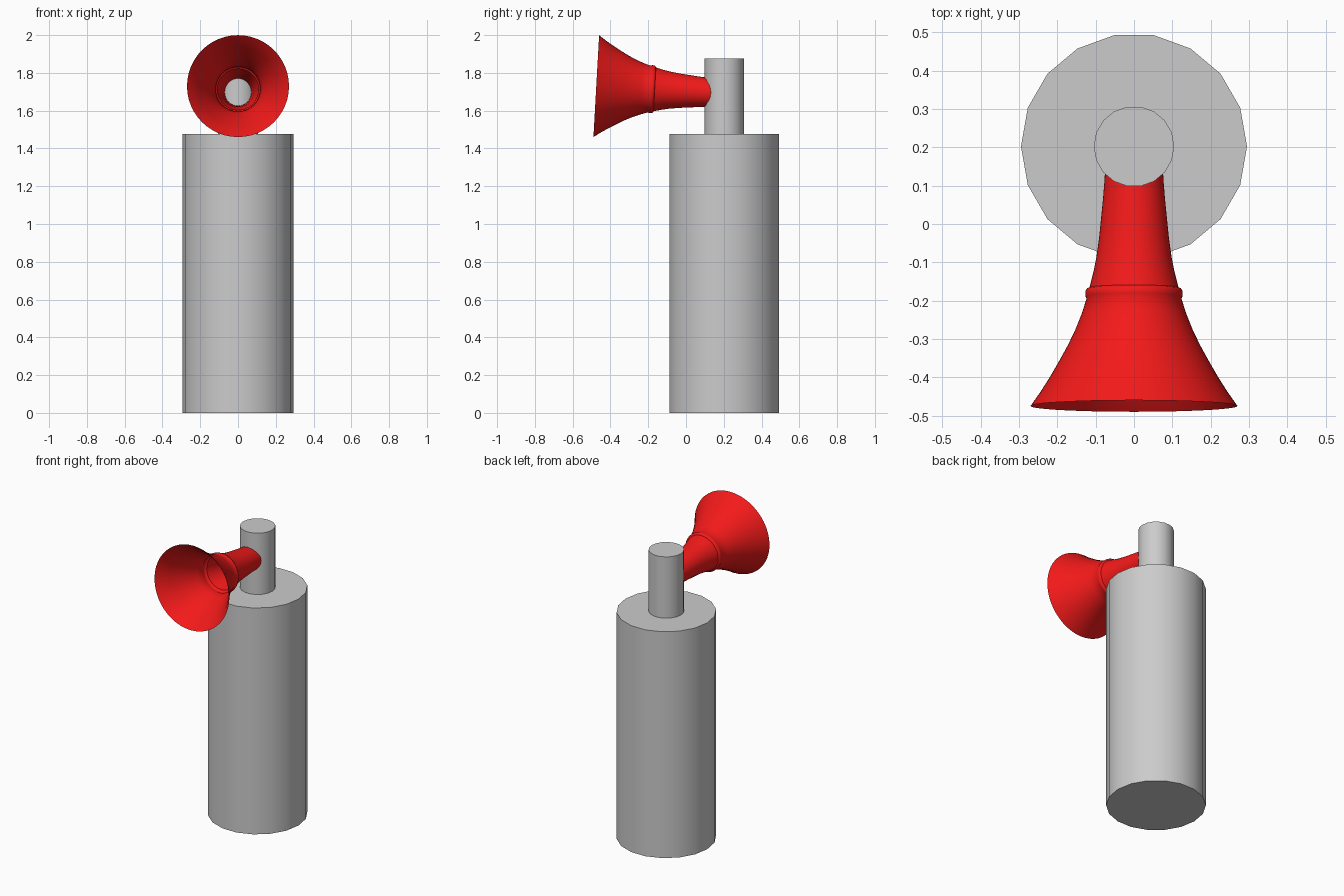
import bpy, bmesh
from math import radians, tau
from mathutils import Vector

if "Cube" in bpy.data.objects:
    bpy.data.objects.remove(bpy.data.objects["Cube"])

AXIS_Y = 0.2025


def smooth(obj, angle=30):
    bpy.ops.object.select_all(action='DESELECT')
    obj.select_set(True)
    bpy.context.view_layer.objects.active = obj
    bpy.ops.object.shade_smooth_by_angle(angle=radians(angle))


def cylinder(name, radius, z0, z1):
    bpy.ops.mesh.primitive_cylinder_add(vertices=18, radius=radius, depth=z1 - z0,
                                        location=(0, AXIS_Y, (z0 + z1) / 2),
                                        rotation=(0, 0, radians(90)))
    obj = bpy.context.object
    obj.name = name
    # put a corner on the x axis
    bpy.ops.object.transform_apply(location=False, rotation=True)
    smooth(obj)
    return obj


def revolve(name, profile, steps):
    """Spin a closed (radius, distance) profile around local z."""
    bm = bmesh.new()
    verts = [bm.verts.new((r, 0, d)) for r, d in profile]
    edges = [bm.edges.new((a, b)) for a, b in zip(verts, verts[1:] + verts[:1])]
    bmesh.ops.spin(bm, geom=verts + edges, cent=(0, 0, 0), axis=(0, 0, 1),
                   angle=tau, steps=steps, use_duplicate=False)
    bmesh.ops.remove_doubles(bm, verts=bm.verts, dist=1e-5)
    bmesh.ops.recalc_face_normals(bm, faces=bm.faces)
    mesh = bpy.data.meshes.new(name)
    bm.to_mesh(mesh)
    bm.free()
    obj = bpy.data.objects.new(name, mesh)
    bpy.context.collection.objects.link(obj)
    return obj


# Gas canister and the valve on top
cylinder("canister", 0.295, 0.0, 1.477)
cylinder("valve", 0.105, 1.477, 1.877)

# Flared horn: outer wall from rim to neck, with a raised band
outer = [(0.270, 0.0), (0.242, 0.04), (0.217, 0.08), (0.194, 0.12), (0.172, 0.16),
         (0.153, 0.20), (0.137, 0.24), (0.124, 0.28), (0.127, 0.288), (0.127, 0.30),
         (0.123, 0.307), (0.116, 0.31), (0.106, 0.35), (0.098, 0.39), (0.091, 0.44),
         (0.086, 0.49), (0.081, 0.54), (0.077, 0.59), (0.075, 0.63)]
# Inner wall, meeting the outer one in a thin rim
inner = [(r - 0.006, d) for r, d in outer[1:]]
horn = revolve("horn", outer + inner[::-1], 48)
horn.location = (0, -0.475, 1.73)
horn.rotation_euler = (radians(-93.2), 0, 0)
smooth(horn, 40)

red = bpy.data.materials.new("red")
red.diffuse_color = (0.9, 0.01, 0.01, 1)
red.use_nodes = True
red.node_tree.nodes["Principled BSDF"].inputs["Base Color"].default_value = red.diffuse_color
horn.data.materials.append(red)
